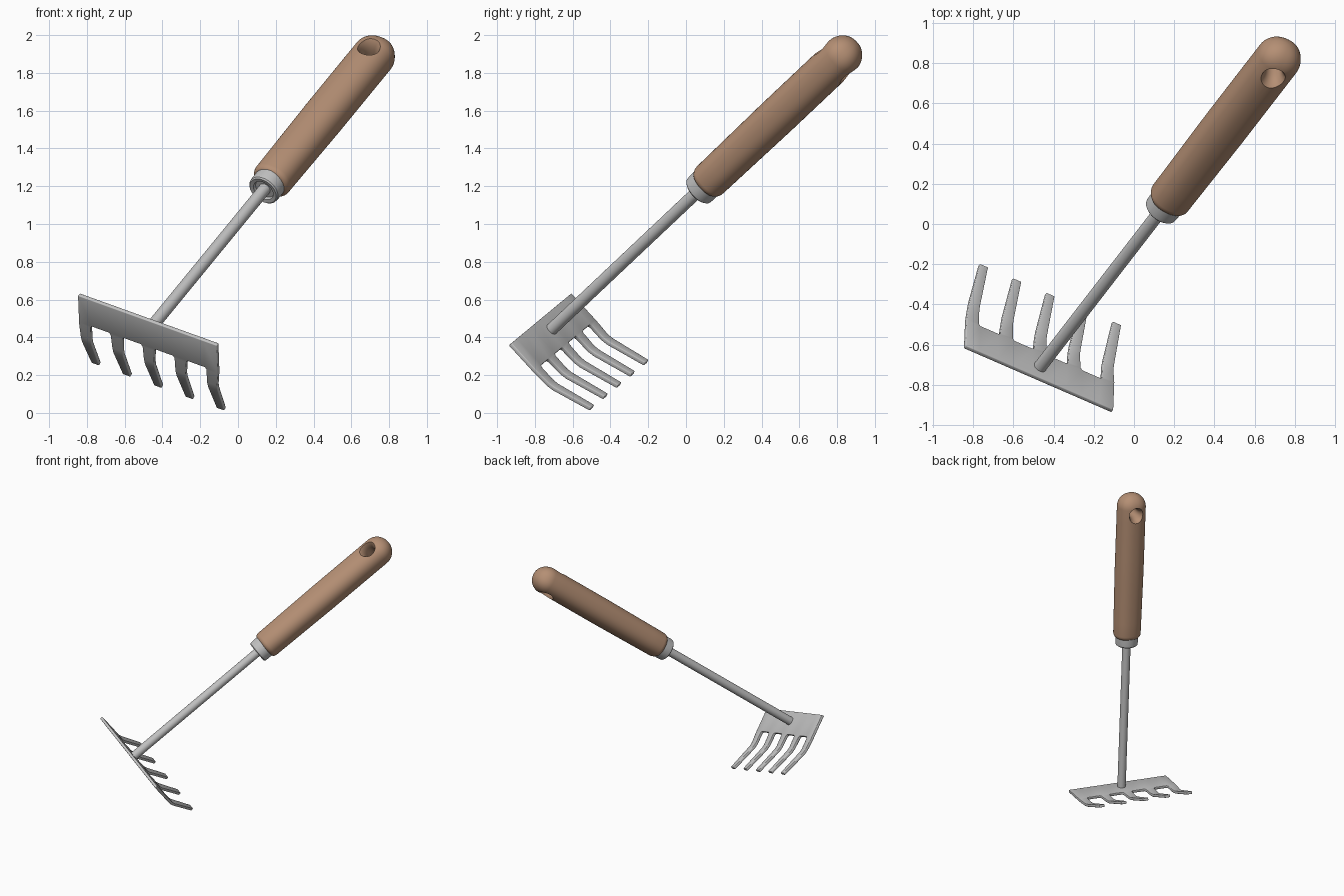
import bpy, bmesh, math
from mathutils import Vector, Matrix

if "Cube" in bpy.data.objects:
    bpy.data.objects.remove(bpy.data.objects["Cube"])

# Tool frame: local x = rake width, local y = tine direction, local z = along the handle
d = Vector((0.49, 0.634, 0.598)).normalized()
u = Vector((0.865, -0.385, -0.32))
u = (u - d * u.dot(d)).normalized()
v = d.cross(u)
FRAME = Matrix((u, v, d)).transposed().to_4x4()
FRAME.translation = Vector((-0.473, -0.718, 0.436))


def material(name, rgb):
    m = bpy.data.materials.new(name)
    m.diffuse_color = (*rgb, 1)
    m.use_nodes = True
    m.node_tree.nodes["Principled BSDF"].inputs["Base Color"].default_value = m.diffuse_color
    return m


STEEL = material("steel_grey", (0.54, 0.54, 0.54))
WOOD = material("brown_wood", (0.46, 0.275, 0.175))


def finish(bm, name, mat):
    bmesh.ops.recalc_face_normals(bm, faces=bm.faces)
    me = bpy.data.meshes.new(name)
    bm.to_mesh(me)
    bm.free()
    ob = bpy.data.objects.new(name, me)
    bpy.context.collection.objects.link(ob)
    ob.matrix_world = FRAME
    if mat:
        me.materials.append(mat)
    return ob


def smooth(ob, angle):
    bpy.ops.object.select_all(action='DESELECT')
    ob.select_set(True)
    bpy.context.view_layer.objects.active = ob
    bpy.ops.object.shade_smooth_by_angle(angle=math.radians(angle))


def loft(name, mat, rings, n=48, power=2.0):
    """Stack of superellipse rings (half width x, half width y, z), capped."""
    bm = bmesh.new()
    loops = []
    for a, b, z in rings:
        loop = []
        for i in range(n):
            t = 2 * math.pi * i / n
            c, s = math.cos(t), math.sin(t)
            k = (abs(c) ** power + abs(s) ** power) ** (-1 / power)
            loop.append(bm.verts.new((a * k * c, b * k * s, z)))
        loops.append(loop)
    for p, q in zip(loops, loops[1:]):
        for i in range(n):
            j = (i + 1) % n
            bm.faces.new((p[i], p[j], q[j], q[i]))
    bm.faces.new(loops[0])
    bm.faces.new(loops[-1])
    return finish(bm, name, mat)


# Rake head: flat plate with five tines bent toward the handle
W, TOP, NOTCH, BEND, LEN = 0.844, -0.08, 0.11, 0.23, 0.245
bm = bmesh.new()


def head_row(u0, u1, y, z=0.0):
    return [bm.verts.new((x - W / 2, y, z)) for x in (u0, u1)]


ang = math.radians(20)
top, low = [], []
for i in range(5):
    c = 0.034 + i * (W - 0.068) / 4
    l, r = max(0, c - 0.045), min(W, c + 0.045)
    top += head_row(l, r, TOP)
    base = head_row(l, r, NOTCH)
    low += base
    rows = [base]
    rows.append(head_row(max(0, c - 0.036), min(W, c + 0.036), NOTCH + 0.012))
    cb = c + (W / 2 - c) * 0.012
    rows.append(head_row(cb - 0.031, cb + 0.031, BEND - 0.02))
    rows.append(head_row(cb - 0.030, cb + 0.030, BEND + 0.018, 0.007))
    ct = c + (W / 2 - c) * 0.02
    rows.append(head_row(ct - 0.023, ct + 0.023,
                         BEND + LEN * math.cos(ang), LEN * math.sin(ang)))
    for p, q in zip(rows, rows[1:]):
        bm.faces.new((p[0], p[1], q[1], q[0]))
for i in range(9):
    bm.faces.new((top[i], top[i + 1], low[i + 1], low[i]))
head = finish(bm, "rake_head", STEEL)
sol = head.modifiers.new("thickness", 'SOLIDIFY')
sol.thickness, sol.offset = 0.022, 0
bev = head.modifiers.new("soft_edges", 'BEVEL')
bev.width, bev.segments, bev.limit_method = 0.004, 2, 'ANGLE'
bev.angle_limit = math.radians(40)
smooth(head, 35)

# Steel shaft
shaft = loft("shaft", STEEL, [(0.033, 0.033, -0.005), (0.033, 0.033, 1.33)], 32)
smooth(shaft, 35)

# Ferrule with a raised rim around a shallow recess
prof = [(0.03, 1.255), (0.056, 1.255), (0.06, 1.238), (0.08, 1.235),
        (0.087, 1.242), (0.089, 1.26), (0.089, 1.33)]
ferrule = loft("ferrule", STEEL, [(r, r, z) for r, z in prof])
smooth(ferrule, 35)

# Wooden grip: rounded start, slight swell, domed end
A, B = 0.113, 0.105
rings = []
for i in range(6):
    t = math.pi / 2 * i / 5
    k = 0.70 + 0.25 * math.sin(t)
    rings.append((A * k, B * k, 1.303 + 0.035 * (1 - math.cos(t))))
for i in range(1, 11):
    k = 0.95 + 0.05 * min(1, i / 5)
    rings.append((A * k, B * k, 1.338 + (2.43 - 1.338) * i / 10))
for i in range(1, 13):
    t = math.pi / 2 * i / 12.4
    rings.append((A * math.cos(t), B * math.cos(t), 2.43 + 0.11 * math.sin(t)))
grip = loft("wooden_grip", WOOD, rings, 64, 2.25)

# Flared hanging hole cut through the grip
cut = loft("hole_cutter", None,
           [(0.040 + 0.026 * abs(y / 0.105) ** 3,) * 2 + (y,)
            for y in [-0.14 + 0.28 * i / 20 for i in range(21)]], 40)
cut.matrix_world = FRAME @ Matrix.Translation((0, 0, 2.385)) @ Matrix.Rotation(math.pi / 2, 4, 'X')
cut.hide_render = True
bo = grip.modifiers.new("hole", 'BOOLEAN')
bo.object, bo.operation, bo.solver = cut, 'DIFFERENCE', 'EXACT'
bpy.context.view_layer.update()
bpy.context.view_layer.objects.active = grip
bpy.ops.object.modifier_apply(modifier="hole")
bpy.data.objects.remove(cut)
smooth(grip, 50)
